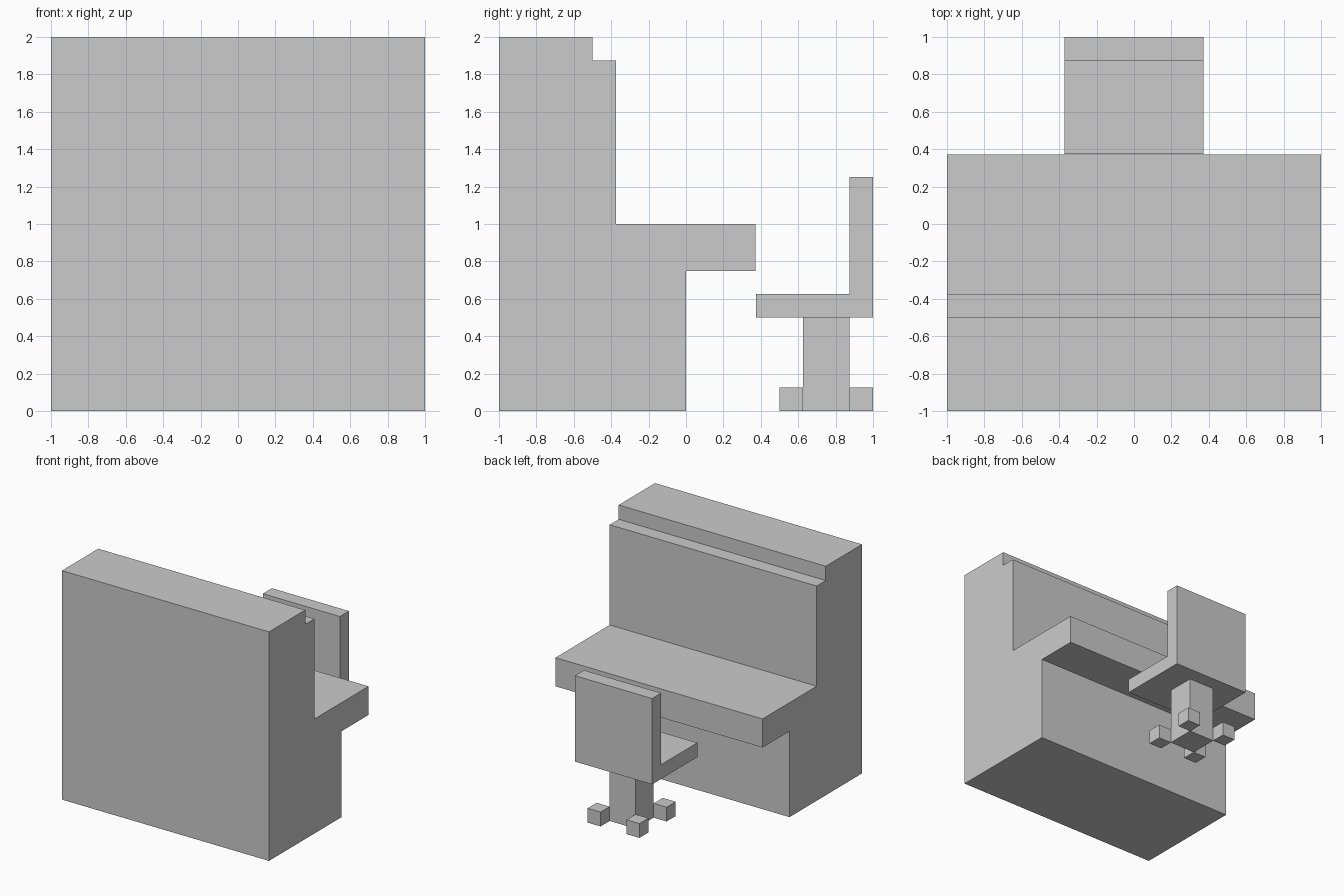
import bpy
import bmesh

if "Cube" in bpy.data.objects:
    bpy.data.objects.remove(bpy.data.objects["Cube"])

U = 0.125  # grid unit of the blocky design


def extrude_profile(name, profile, half_width):
    """Closed (y, z) outline in grid units, extruded across x."""
    bm = bmesh.new()
    face = bm.faces.new([bm.verts.new((-half_width * U, y * U, z * U)) for y, z in profile])
    ext = bmesh.ops.extrude_face_region(bm, geom=[face])
    moved = [g for g in ext["geom"] if isinstance(g, bmesh.types.BMVert)]
    bmesh.ops.translate(bm, verts=moved, vec=(2 * half_width * U, 0, 0))
    bmesh.ops.recalc_face_normals(bm, faces=bm.faces)
    mesh = bpy.data.meshes.new(name)
    bm.to_mesh(mesh)
    bm.free()
    obj = bpy.data.objects.new(name, mesh)
    bpy.context.collection.objects.link(obj)
    return obj


def box(name, center, size):
    """Box placed by centre and size in grid units."""
    bpy.ops.mesh.primitive_cube_add(size=1, location=[c * U for c in center])
    obj = bpy.context.object
    obj.name = name
    obj.scale = [s * U for s in size]
    return obj


# Upright cabinet with stepped top and overhanging shelf
extrude_profile("cabinet", [(-8, 0), (0, 0), (0, 6), (2.98, 6), (2.98, 8),
                            (-3, 8), (-3, 15), (-4, 15), (-4, 16), (-8, 16)], 8)

# Chair seat and backrest as one L-shaped shell
extrude_profile("chair_seat_and_back", [(3, 4), (8, 4), (8, 10), (7, 10), (7, 5), (3, 5)], 2.98)

# Chair post
box("chair_post", (0, 6, 2), (2, 2, 4))

# Four feet touching the corners of the post
for sx in (-1, 1):
    for sy in (-1, 1):
        box("chair_foot", (1.5 * sx, 6 + 1.5 * sy, 0.5), (1, 1, 1))
